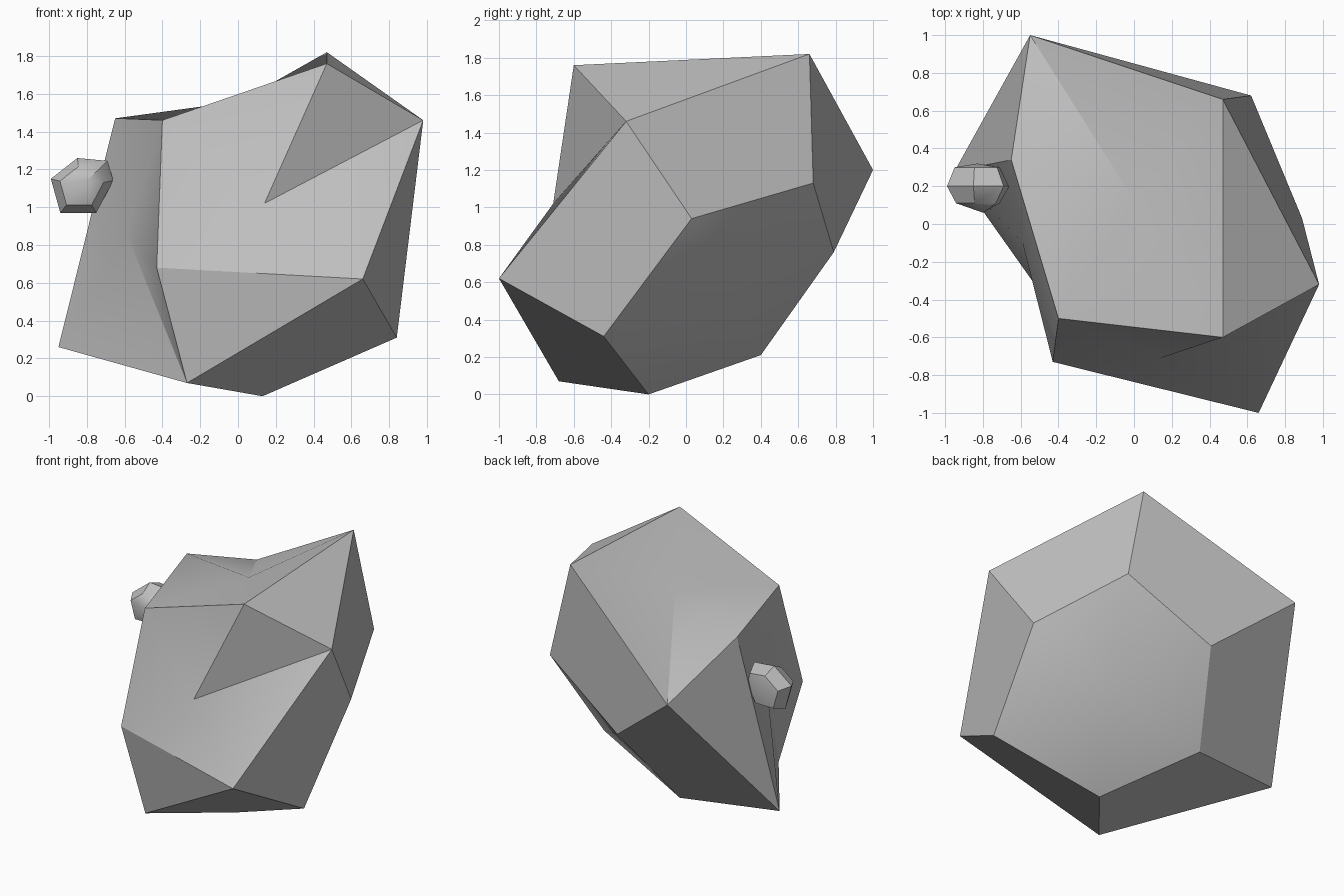
import bpy, bmesh, math

if "Cube" in bpy.data.objects:
    bpy.data.objects.remove(bpy.data.objects["Cube"])

stone = bpy.data.materials.new("stone_grey")
stone.diffuse_color = (0.52, 0.52, 0.52, 1)
stone.use_nodes = True
stone.node_tree.nodes["Principled BSDF"].inputs["Base Color"].default_value = stone.diffuse_color


def faceted_rock(name, pole_a, rings, pole_b):
    """Closed rock: pole, three rings of six corners, pole."""
    bm = bmesh.new()
    a, b = bm.verts.new(pole_a), bm.verts.new(pole_b)
    low, mid, high = [[bm.verts.new(p) for p in ring] for ring in rings]
    for i in range(6):
        j = (i + 1) % 6
        bm.faces.new((a, low[j], low[i]))
        bm.faces.new((low[i], low[j], mid[j], mid[i]))
        bm.faces.new((mid[i], mid[j], high[i]))
        bm.faces.new((mid[j], high[j], high[i]))
        bm.faces.new((high[i], high[j], b))
    bmesh.ops.recalc_face_normals(bm, faces=bm.faces)
    mesh = bpy.data.meshes.new(name)
    bm.to_mesh(mesh)
    bm.free()
    mesh.materials.append(stone)
    obj = bpy.data.objects.new(name, mesh)
    bpy.context.collection.objects.link(obj)
    bpy.ops.object.select_all(action='DESELECT')
    obj.select_set(True)
    bpy.context.view_layer.objects.active = obj
    bpy.ops.object.shade_smooth_by_angle(angle=math.radians(30))
    return obj


# Large boulder, its axis running from back-right-below to front-left-above
faceted_rock(
    "boulder",
    (0.45, 0.30, 0.48),
    [
        [(0.84, -0.44, 0.31), (0.89, 0.03, 0.94), (0.62, 0.68, 1.13),
         (0.00, 0.79, 0.76), (-0.23, 0.40, 0.21), (0.13, -0.20, 0.00)],
        [(0.66, -1.00, 0.62), (0.98, -0.32, 1.46), (0.47, 0.66, 1.82),
         (-0.55, 1.00, 1.20), (-0.95, 0.28, 0.26), (-0.27, -0.68, 0.07)],
        [(0.14, -0.71, 1.02), (0.47, -0.60, 1.76), (0.01, 0.11, 1.56),
         (-0.65, 0.34, 1.47), (-0.59, -0.10, 0.86), (-0.43, -0.73, 0.68)],
    ],
    (-0.40, -0.50, 1.46),
)

# Small pebble beside the boulder, its axis running front to back
cx, cy, cz = -0.83, 0.19, 1.11
outline = [(-0.16, 0.04), (-0.02, 0.15), (0.14, 0.135),
           (0.17, 0.03), (0.08, -0.14), (-0.11, -0.14)]


def pebble_ring(scale, dy):
    return [(cx + x * scale, cy + dy, cz + z * scale) for x, z in outline]


faceted_rock(
    "pebble",
    (cx, cy + 0.13, cz),
    [pebble_ring(0.75, 0.11), pebble_ring(1.0, 0.01), pebble_ring(0.7, -0.08)],
    (cx + 0.03, cy - 0.13, cz + 0.03),
)
